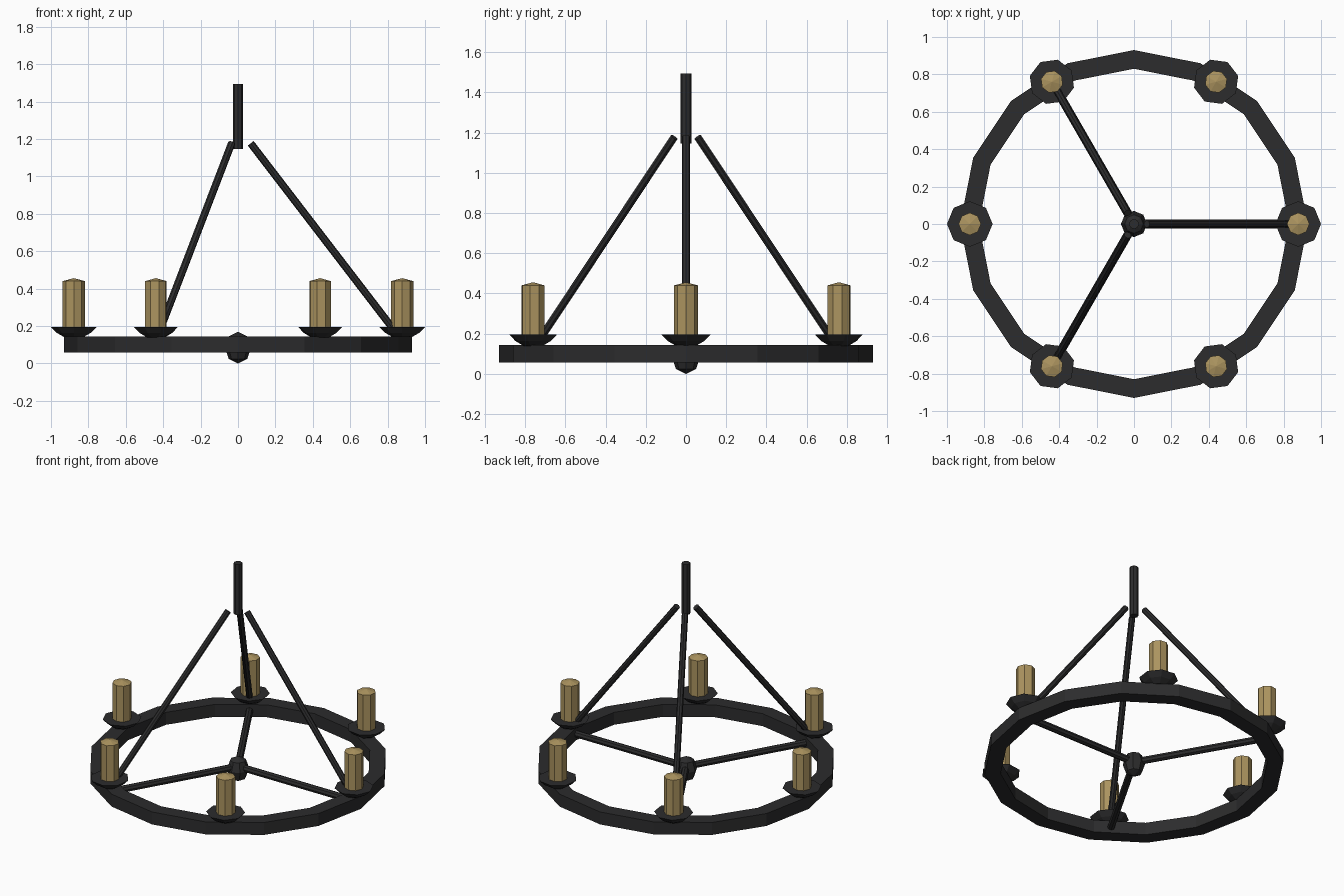
import bpy, bmesh, math
from mathutils import Vector, Matrix

if "Cube" in bpy.data.objects:
    bpy.data.objects.remove(bpy.data.objects["Cube"])


def material(name, color):
    m = bpy.data.materials.new(name)
    m.diffuse_color = (*color, 1)
    m.use_nodes = True
    m.node_tree.nodes["Principled BSDF"].inputs["Base Color"].default_value = m.diffuse_color
    return m


IRON = material("black_iron", (0.025, 0.025, 0.026))
WAX = material("tan_candle", (0.41, 0.295, 0.115))


def finish(name, bm, mat, matrix=Matrix()):
    bmesh.ops.recalc_face_normals(bm, faces=bm.faces)
    me = bpy.data.meshes.new(name)
    bm.to_mesh(me)
    bm.free()
    me.materials.append(mat)
    ob = bpy.data.objects.new(name, me)
    ob.matrix_world = matrix
    bpy.context.collection.objects.link(ob)
    return ob


def lathe(name, profile, sides, mat, matrix=Matrix(), closed=False):
    """Spin (radius, z) points round z; a closed profile makes a ring."""
    bm = bmesh.new()
    loops = []
    for r, z in profile:
        if r == 0:
            loops.append([bm.verts.new((0, 0, z))] * sides)
        else:
            loops.append([bm.verts.new((r * math.cos(a), r * math.sin(a), z))
                          for a in (2 * math.pi * i / sides for i in range(sides))])
    pairs = list(zip(loops, loops[1:]))
    if closed:
        pairs.append((loops[-1], loops[0]))
    for lo, hi in pairs:
        for i in range(sides):
            j = (i + 1) % sides
            quad = list(dict.fromkeys((lo[i], lo[j], hi[j], hi[i])))
            bm.faces.new(quad)
    if not closed:
        for loop, (r, z) in ((loops[0], profile[0]), (loops[-1], profile[-1])):
            if r > 0:
                bm.faces.new(loop)
    return finish(name, bm, mat, matrix)


def rod(name, a, b, radius, sides=8):
    a, b = Vector(a), Vector(b)
    d = b - a
    mtx = Matrix.Translation(a) @ d.to_track_quat('Z', 'Y').to_matrix().to_4x4()
    return lathe(name, [(radius, 0), (radius, d.length)], sides, IRON, mtx)


# main hoop
lathe("hoop", [(0.83, 0.058), (0.93, 0.058), (0.93, 0.143), (0.83, 0.143)],
      16, IRON, closed=True)

# ceiling stem and lower centre hub
rod("ceiling_stem", (0, 0, 1.147), (0, 0, 1.493), 0.027)
lathe("centre_hub", [(0, 0), (0.05, 0.025), (0.07, 0.085), (0.05, 0.145), (0, 0.17)],
      8, IRON)

# six candles on drip trays
for k in range(6):
    turn = Matrix.Rotation(math.radians(60 * k), 4, 'Z') @ Matrix.Translation((0.878, 0, 0))
    lathe(f"drip_tray_{k + 1}",
          [(0.05, 0.14), (0.09, 0.163), (0.122, 0.195)], 8, IRON, turn)
    lathe(f"candle_{k + 1}",
          [(0.06, 0.19), (0.06, 0.44), (0, 0.456)], 8, WAX, turn)

# three spokes and three hanging rods
for k in range(3):
    a = math.radians(120 * k)
    out = Vector((math.cos(a), math.sin(a), 0))
    up = Vector((0, 0, 1))
    rod(f"spoke_{k + 1}", up * 0.1, out * 0.87 + up * 0.1, 0.023)
    rod(f"hanging_rod_{k + 1}", out * 0.86 + up * 0.145, out * 0.068 + up * 1.177, 0.02)
